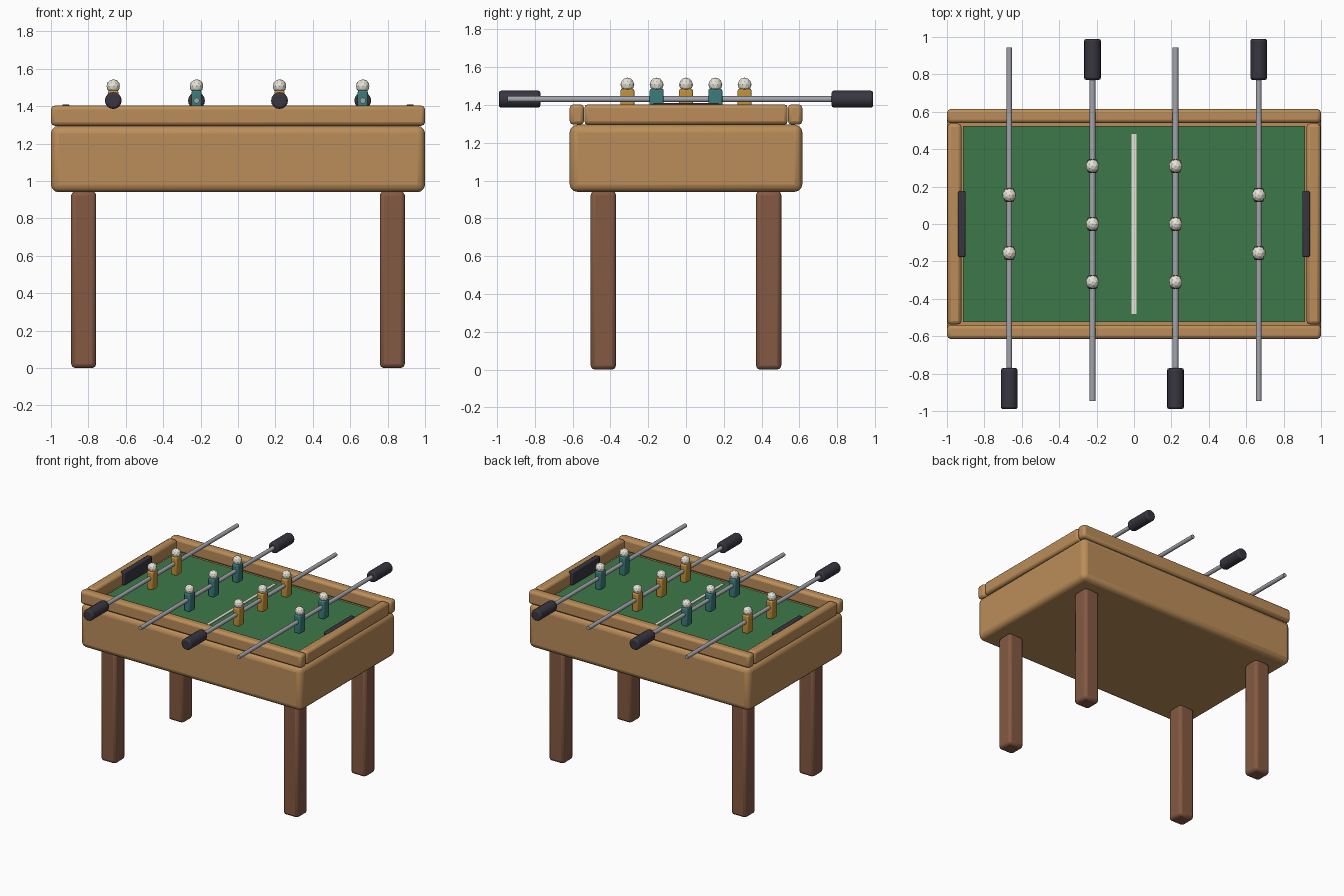
import bpy, math

if "Cube" in bpy.data.objects:
    bpy.data.objects.remove(bpy.data.objects["Cube"])


def material(name, rgb):
    m = bpy.data.materials.new(name)
    m.diffuse_color = (*rgb, 1)
    m.use_nodes = True
    m.node_tree.nodes["Principled BSDF"].inputs["Base Color"].default_value = m.diffuse_color
    return m


WOOD = material("wood", (0.50, 0.27, 0.10))
DARK_WOOD = material("dark_wood", (0.23, 0.10, 0.055))
FELT = material("felt", (0.045, 0.19, 0.065))
WHITE = material("white", (0.80, 0.77, 0.68))
STEEL = material("steel", (0.36, 0.37, 0.41))
BLACK = material("black", (0.04, 0.036, 0.05))
AMBER = material("amber", (0.55, 0.29, 0.04))
TEAL = material("teal", (0.045, 0.20, 0.20))


def finish(name, mat, bevel=0, segments=2, smooth=True):
    ob = bpy.context.object
    ob.name = name
    ob.data.materials.append(mat)
    if smooth:
        bpy.ops.object.shade_smooth_by_angle(angle=math.radians(40))
    if bevel:
        b = ob.modifiers.new("bevel", 'BEVEL')
        b.width, b.segments = bevel, segments
        b.limit_method = 'ANGLE'
    return ob


def box(name, lo, hi, mat, bevel=0, segments=2):
    bpy.ops.mesh.primitive_cube_add(size=1, location=[(a + b) / 2 for a, b in zip(lo, hi)])
    bpy.context.object.scale = [b - a for a, b in zip(lo, hi)]
    bpy.ops.object.transform_apply(location=False, rotation=False, scale=True)
    return finish(name, mat, bevel, segments)


def bar_y(name, x, y, z, radius, length, sides, mat, bevel=0):
    bpy.ops.mesh.primitive_cylinder_add(vertices=sides, radius=radius, depth=length,
                                        location=(x, y, z), rotation=(math.pi / 2, 0, 0))
    return finish(name, mat, bevel)


# cabinet, playing field and centre line
box("cabinet", (-1, -0.615, 0.94), (1, 0.615, 1.295), WOOD, 0.04, 3)
box("field", (-0.915, -0.525, 1.28), (0.915, 0.525, 1.305), FELT)
box("centre_line", (-0.0125, -0.48, 1.30), (0.0125, 0.48, 1.31), WHITE)

# legs
for sx, side in ((-1, "left"), (1, "right")):
    for sy, end in ((-1, "front"), (1, "back")):
        x, y = sx * 0.825, sy * 0.437
        box(f"{end}_{side}_leg", (x - 0.067, y - 0.067, 0), (x + 0.067, y + 0.067, 0.945),
            DARK_WOOD, 0.022)

# rim rails
for s, name in ((-1, "front_rail"), (1, "back_rail")):
    y = s * 0.577
    box(name, (-1, y - 0.038, 1.295), (1, y + 0.038, 1.403), WOOD, 0.02)
for s, side in ((-1, "left"), (1, "right")):
    x = s * 0.96
    box(f"{side}_rail", (x - 0.038, -0.538, 1.295), (x + 0.038, 0.538, 1.403), WOOD, 0.02)
    # goal panel on the inside of the end rail
    x = s * 0.92
    box(f"{side}_goal", (x - 0.02, -0.177, 1.30), (x + 0.02, 0.177, 1.41), BLACK, 0.008)

# rods with handles and players: x, handle side, player rows, team
ROD_Z = 1.43
PAIR, TRIO = (-0.155, 0.155), (-0.31, 0, 0.31)
RODS = ((-0.667, -1, PAIR, AMBER), (-0.222, 1, TRIO, TEAL),
        (0.222, -1, TRIO, AMBER), (0.667, 1, PAIR, TEAL))
for i, (x, side, rows, team) in enumerate(RODS, 1):
    bar_y(f"rod_{i}", x, 0, ROD_Z, 0.016, 1.89, 12, STEEL)
    bar_y(f"handle_{i}", x, side * 0.88, ROD_Z, 0.045, 0.22, 16, BLACK, 0.012)
    for j, y in enumerate(rows, 1):
        box(f"player_body_{i}_{j}", (x - 0.027, y - 0.037, 1.335), (x + 0.027, y + 0.037, 1.485),
            team, 0.01)
        bpy.ops.mesh.primitive_ico_sphere_add(subdivisions=2, radius=0.037, location=(x, y, 1.507))
        finish(f"player_head_{i}_{j}", WHITE, smooth=False)
